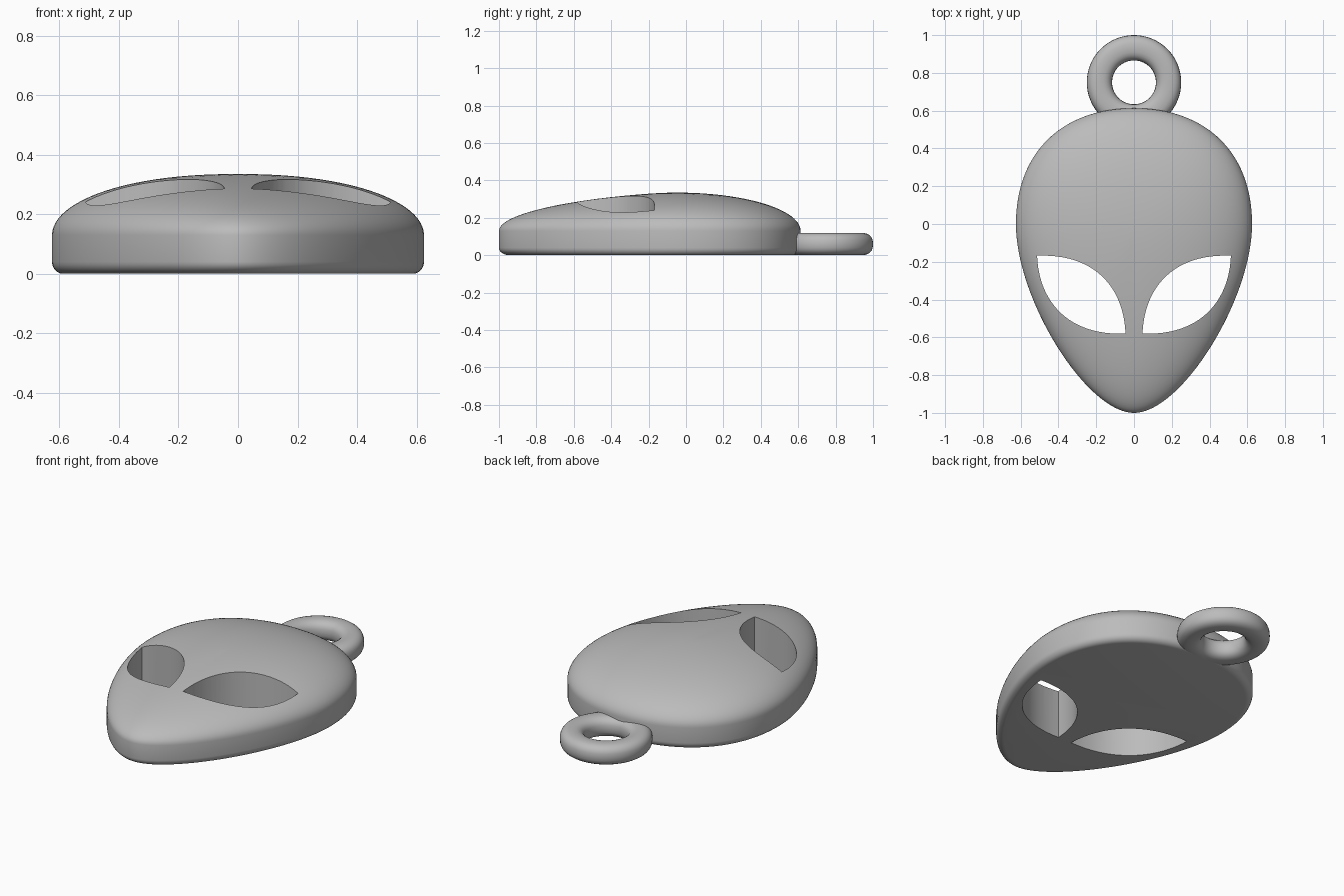
import bpy, bmesh, math
from mathutils import Vector
from mathutils.geometry import interpolate_bezier

cube = bpy.data.objects.get("Cube")
if cube:
    bpy.data.objects.remove(cube)

grey = bpy.data.materials.new("plain grey")
grey.use_nodes = True
colour = (0.5, 0.5, 0.5, 1)
grey.diffuse_color = colour
grey.node_tree.nodes["Principled BSDF"].inputs["Base Color"].default_value = colour


def curve(points, count):
    """2D points along one cubic bezier, without the last point."""
    a, b, c, d = (Vector(p).to_3d() for p in points)
    return interpolate_bezier(a, b, c, d, count + 1)[:-1]


def make_object(name, bm):
    bmesh.ops.recalc_face_normals(bm, faces=bm.faces)
    mesh = bpy.data.meshes.new(name)
    bm.to_mesh(mesh)
    bm.free()
    mesh.materials.append(grey)
    obj = bpy.data.objects.new(name, mesh)
    bpy.context.collection.objects.link(obj)
    return obj


def bridge(bm, low, high):
    n = len(low)
    for i in range(n):
        j = (i + 1) % n
        bm.faces.new((low[i], low[j], high[j], high[i]))


def select_only(obj):
    bpy.ops.object.select_all(action='DESELECT')
    obj.select_set(True)
    bpy.context.view_layer.objects.active = obj


# Egg-shaped outline: chin at -y, round crown at +y
half = curve([(0, -1), (0.25, -1), (0.625, -0.4), (0.625, 0)], 40)
half += curve([(0.625, 0), (0.625, 0.38), (0.38, 0.613), (0, 0.613)], 32)
outline = half + [Vector((0, 0.613, 0))]
outline += [Vector((-p.x, p.y, 0)) for p in reversed(half[1:])]

# Head: flat base, small rounded lower edge, upright wall, domed top
CENTRE = Vector((0, -0.05, 0))
WALL, HEIGHT, FILLET = 0.13, 0.335, 0.04


def dome(p, s):
    power = 2.2 - (0.7 * p.y ** 2 if p.y < 0 else 0.5 * p.y ** 2)
    return WALL + (HEIGHT - WALL) * math.sqrt(max(0, 1 - s ** power))


bm = bmesh.new()
rings = []


def add_ring(scale, height):
    ring = []
    for p in outline:
        q = CENTRE + (p - CENTRE) * scale
        ring.append(bm.verts.new((q.x, q.y, height(p))))
    if rings:
        bridge(bm, rings[-1], ring)
    rings.append(ring)


for k in range(7):
    a = math.pi / 2 * k / 6
    add_ring(0.94 + 0.06 * math.sin(a), lambda p: FILLET * (1 - math.cos(a)))
for k in range(24):
    s = math.cos(math.pi / 2 * k / 24)
    add_ring(s, lambda p: dome(p, s))
bm.faces.new(rings[0])
apex = bm.verts.new((0, CENTRE.y, HEIGHT))
for i, v in enumerate(rings[-1]):
    bm.faces.new((v, rings[-1][(i + 1) % len(outline)], apex))
head = make_object("head", bm)

# Slanted almond eye openings cut right through the head
OUTER, INNER = (0.513, -0.168), (0.045, -0.58)
eye = curve([OUTER, (0.22, -0.155), (0.055, -0.325), INNER], 24)
eye += curve([INNER, (0.335, -0.593), (0.503, -0.423), OUTER], 24)
for side, name in ((1, "left_eye_cutter"), (-1, "right_eye_cutter")):
    bm = bmesh.new()
    low = [bm.verts.new((side * p.x, p.y, -0.2)) for p in eye]
    high = [bm.verts.new((side * p.x, p.y, 0.6)) for p in eye]
    bridge(bm, low, high)
    bm.faces.new(low)
    bm.faces.new(high)
    cutter = make_object(name, bm)
    cutter.hide_render = True
    mod = head.modifiers.new("eye opening", 'BOOLEAN')
    mod.operation = 'DIFFERENCE'
    mod.solver = 'EXACT'
    mod.object = cutter
    select_only(head)
    bpy.ops.object.modifier_apply(modifier=mod.name)
    bpy.data.objects.remove(cutter)

# Hanging ring: a soft squarish section swept round a circle
MAJOR, WIDE, TALL, SOFT = 0.183, 0.067, 0.06, 0.8
bm = bmesh.new()
sections = []
for i in range(64):
    turn = math.tau * i / 64
    section = []
    for j in range(24):
        c, s = math.cos(math.tau * j / 24), math.sin(math.tau * j / 24)
        r = MAJOR + WIDE * math.copysign(abs(c) ** SOFT, c)
        z = TALL + TALL * math.copysign(abs(s) ** SOFT, s)
        section.append(bm.verts.new((r * math.cos(turn), 0.75 + r * math.sin(turn), z)))
    sections.append(section)
for i in range(64):
    bridge(bm, sections[i - 1], sections[i])
ring = make_object("hanging_ring", bm)

for obj in (head, ring):
    select_only(obj)
    bpy.ops.object.shade_smooth_by_angle(angle=math.radians(35))
